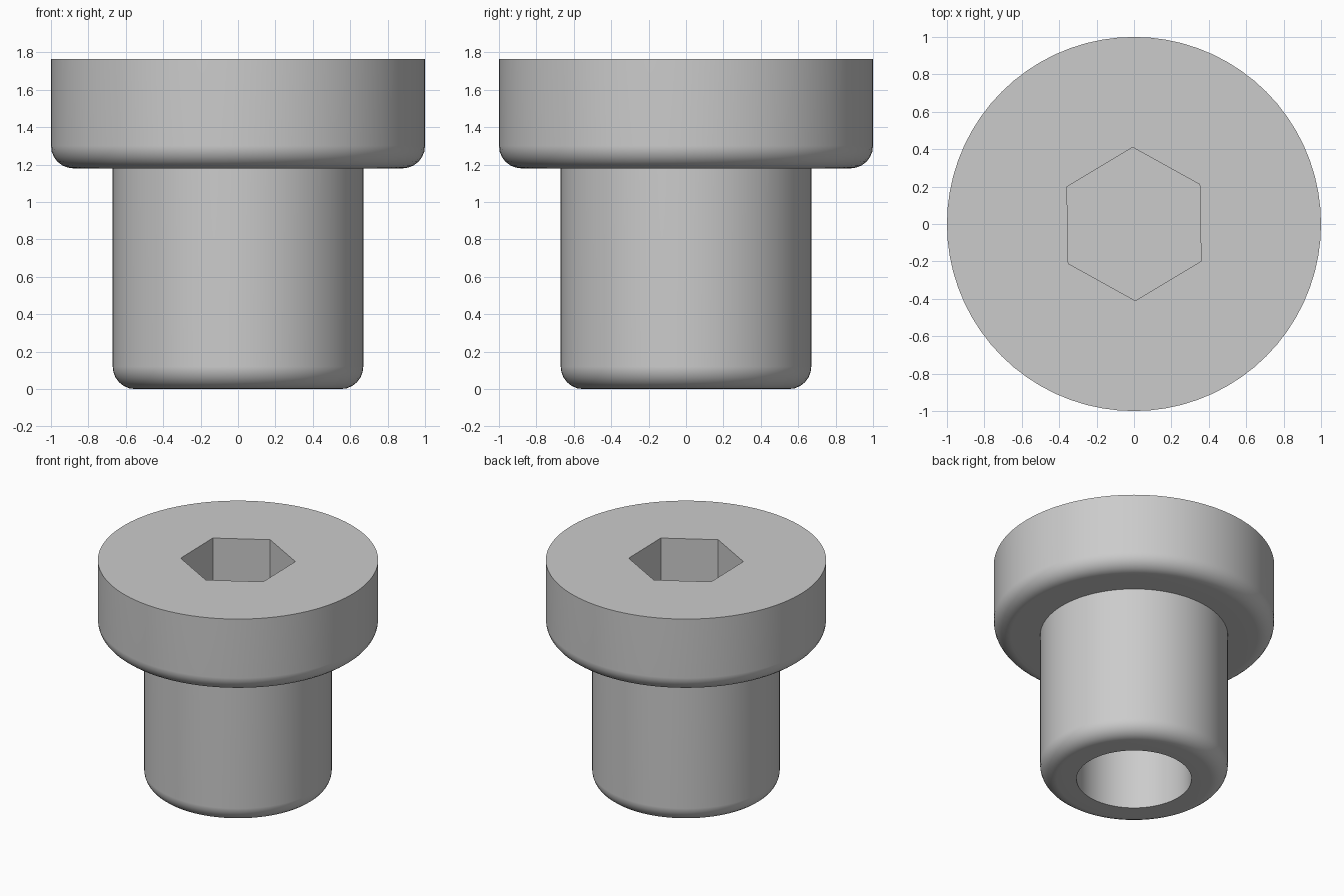
import bpy, bmesh, math

cube = bpy.data.objects.get("Cube")
if cube:
    bpy.data.objects.remove(cube)

SEGMENTS = 72
FILLET = 0.12
HEAD_R, SHANK_R, BORE_R = 1.0, 0.67, 0.41
TOP, HEAD_BOTTOM = 1.765, 1.18
BORE_TOP, SOCKET_FLOOR = 1.0, 1.22

steel = bpy.data.materials.new("steel_grey")
steel.use_nodes = True
colour = (0.6, 0.6, 0.6, 1)
steel.diffuse_color = colour
steel.node_tree.nodes["Principled BSDF"].inputs["Base Color"].default_value = colour


def fillet(radius, z, steps=6):
    """Rounded lower corner of a cylinder, from its underside to its wall."""
    angles = [math.pi / 2 * i / steps for i in range(steps + 1)]
    return [(radius - FILLET + FILLET * math.sin(a), z + FILLET - FILLET * math.cos(a))
            for a in angles]


def make_object(name, bm):
    bmesh.ops.recalc_face_normals(bm, faces=bm.faces)
    mesh = bpy.data.meshes.new(name)
    bm.to_mesh(mesh)
    bm.free()
    mesh.materials.append(steel)
    obj = bpy.data.objects.new(name, mesh)
    bpy.context.collection.objects.link(obj)
    return obj


# Turned body: bore, shank and head in one closed profile
profile = [(BORE_R, BORE_TOP), (BORE_R, 0)]
profile += fillet(SHANK_R, 0) + [(SHANK_R, HEAD_BOTTOM)]
profile += fillet(HEAD_R, HEAD_BOTTOM) + [(HEAD_R, TOP)]
bm = bmesh.new()
rings = []
for r, z in profile:
    rings.append([bm.verts.new((r * math.cos(a), r * math.sin(a), z))
                  for a in (math.tau * i / SEGMENTS for i in range(SEGMENTS))])
for low, high in zip(rings, rings[1:]):
    for i in range(SEGMENTS):
        j = (i + 1) % SEGMENTS
        bm.faces.new((low[i], low[j], high[j], high[i]))
bm.faces.new(rings[0])
bm.faces.new(rings[-1])
body = make_object("sleeve_bolt_body", bm)

# Hexagonal key socket, cut into the head
bm = bmesh.new()
corners = [bm.verts.new((0.41 * math.cos(a), 0.41 * math.sin(a), SOCKET_FLOOR))
           for a in (math.radians(91 + 60 * i) for i in range(6))]
floor = bm.faces.new(corners)
wall = bmesh.ops.extrude_face_region(bm, geom=[floor], use_keep_orig=True)
for v in wall["geom"]:
    if isinstance(v, bmesh.types.BMVert):
        v.co.z = TOP + 0.2
cutter = make_object("socket_cutter", bm)
cutter.hide_render = True

bpy.ops.object.select_all(action="DESELECT")
bpy.context.view_layer.objects.active = body
body.select_set(True)
cut = body.modifiers.new("socket", "BOOLEAN")
cut.operation = "DIFFERENCE"
cut.solver = "EXACT"
cut.object = cutter
bpy.ops.object.modifier_apply(modifier=cut.name)
bpy.data.objects.remove(cutter)

# Smooth round walls, crisp rims and socket corners
bpy.ops.object.shade_smooth_by_angle(angle=math.radians(30))
weighted = body.modifiers.new("even_shading", "WEIGHTED_NORMAL")
weighted.keep_sharp = True
